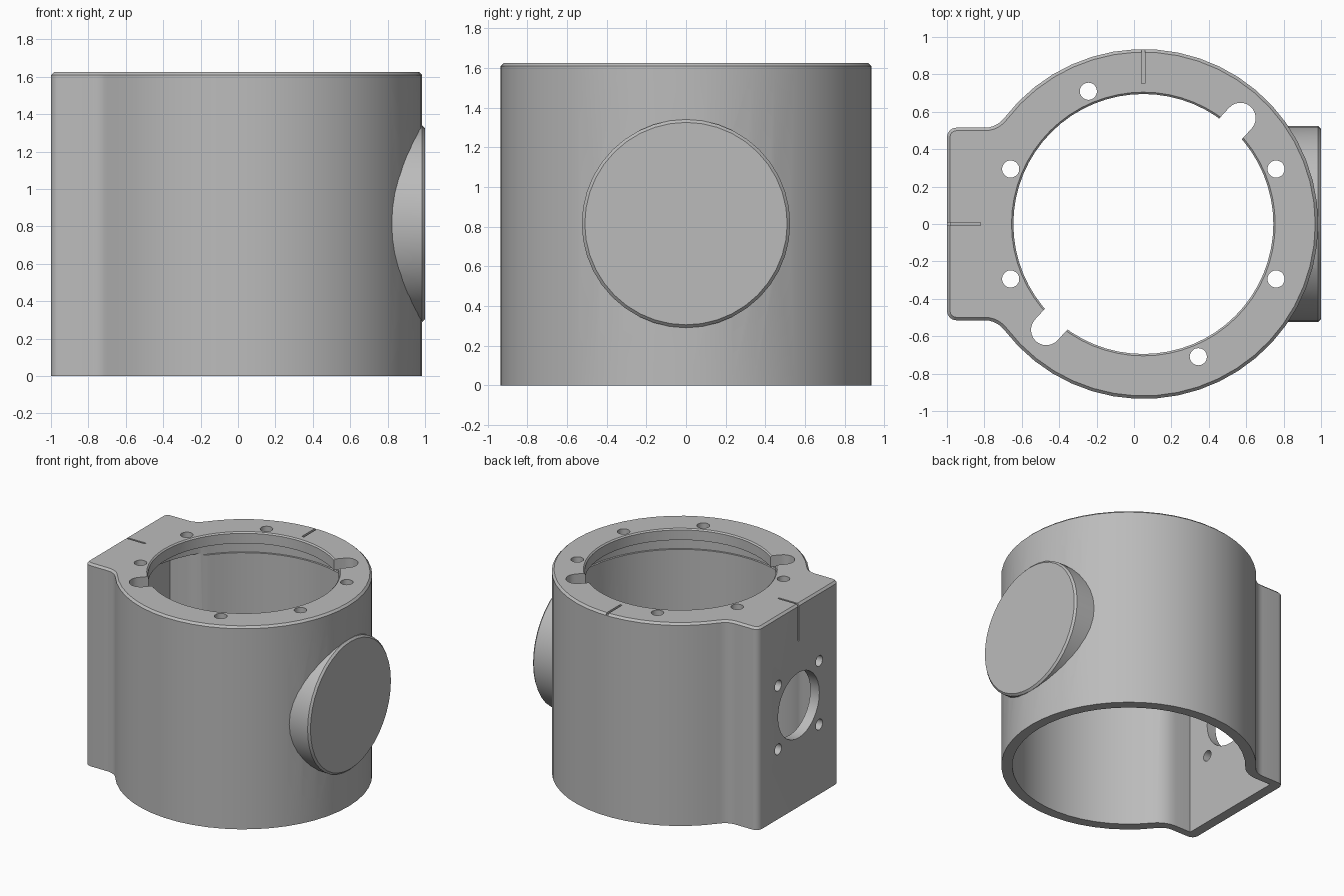
import bpy, bmesh
from math import sin, cos, pi, sqrt, atan2, radians
from mathutils import Matrix, Vector

if "Cube" in bpy.data.objects:
    bpy.data.objects.remove(bpy.data.objects["Cube"], do_unlink=True)

HEIGHT, CX, PORT_Z = 1.625, 0.05, 0.815
AXIS_X = Matrix.Rotation(pi / 2, 4, 'Y')

grey = bpy.data.materials.new("machined grey")
grey.use_nodes = True
grey.diffuse_color = (0.5, 0.5, 0.5, 1)
grey.node_tree.nodes["Principled BSDF"].inputs["Base Color"].default_value = (0.5, 0.5, 0.5, 1)


def make(name, bm):
    bmesh.ops.recalc_face_normals(bm, faces=bm.faces)
    mesh = bpy.data.meshes.new(name)
    bm.to_mesh(mesh)
    bm.free()
    mesh.materials.append(grey)
    ob = bpy.data.objects.new(name, mesh)
    bpy.context.collection.objects.link(ob)
    return ob


def arc(cx, cy, r, a0, a1, n):
    return [(cx + r * cos(a0 + (a1 - a0) * i / n), cy + r * sin(a0 + (a1 - a0) * i / n))
            for i in range(n + 1)]


def outline(radius, half, left, fillet, corner):
    """Round body blended into a flat mounting pad on the left, mirrored in y."""
    fy = half + fillet
    fx = CX - sqrt((radius + fillet) ** 2 - fy ** 2)
    a = atan2(fy, fx - CX)
    pts = arc(CX, 0, radius, 0, a, 20)
    pts += arc(fx, fy, fillet, a - pi, -pi / 2, 5)[1:]
    if corner:
        pts += arc(left + corner, half - corner, corner, pi / 2, pi, 4)
    else:
        pts.append((left, half))
    return pts + [(x, -y) for x, y in reversed(pts[1:])]


def prism(name, pts, z0, z1, chamfer=0):
    bm = bmesh.new()
    base = bm.faces.new([bm.verts.new((x, y, z0)) for x, y in pts])
    geom = bmesh.ops.extrude_face_region(bm, geom=[base])["geom"]
    bmesh.ops.translate(bm, verts=[g for g in geom if isinstance(g, bmesh.types.BMVert)],
                        vec=(0, 0, z1 - z0))
    if chamfer:
        top = [e for e in bm.edges if all(v.co.z > z1 - 1e-4 for v in e.verts)]
        bmesh.ops.bevel(bm, geom=top, offset=chamfer, segments=1, affect='EDGES')
    return make(name, bm)


def cylinder(name, centre, r, depth, along_x=False, segs=32, r2=None, chamfer=0):
    bm = bmesh.new()
    bmesh.ops.create_cone(bm, cap_ends=True, segments=segs, radius1=r,
                          radius2=r if r2 is None else r2, depth=depth)
    if chamfer:
        rim = [e for e in bm.edges if all(v.co.z > 0 for v in e.verts)]
        bmesh.ops.bevel(bm, geom=rim, offset=chamfer, segments=1, affect='EDGES')
    if along_x:
        bm.transform(AXIS_X)
    bm.transform(Matrix.Translation(centre))
    return make(name, bm)


def box(name, centre, size):
    bm = bmesh.new()
    bmesh.ops.create_cube(bm, size=1)
    bm.transform(Matrix.Translation(centre) @ Matrix.Diagonal((*size, 1)))
    return make(name, bm)


def boolean(target, tool, operation='DIFFERENCE'):
    mod = target.modifiers.new("bool", 'BOOLEAN')
    mod.operation, mod.solver, mod.object = operation, 'EXACT', tool
    bpy.context.view_layer.objects.active = target
    bpy.ops.object.modifier_apply(modifier=mod.name)
    bpy.data.objects.remove(tool, do_unlink=True)


# Outer body with mounting pad, and the round side flange
body = prism("housing", outline(0.935, 0.515, -1.0, 0.13, 0.05), 0, HEIGHT, 0.016)
boolean(body, cylinder("flange", (0.85, 0, PORT_Z), 0.525, 0.3, True, 40, chamfer=0.015), 'UNION')

# Hollow interior, groove under the top lip, chamfered top opening
boolean(body, prism("cavity", outline(0.855, 0.455, -0.92, 0.21, 0), -0.1, 1.40))
boolean(body, cylinder("groove", (CX, 0, 1.46), 0.87, 0.15, segs=64))
boolean(body, cylinder("opening", (CX, 0, 1.6), 0.695, 0.3, segs=64))
boolean(body, cylinder("opening_chamfer", (CX, 0, HEIGHT), 0.685, 0.04, segs=64, r2=0.725))

# Two opposed entry notches in the lip
for turn in (47.5, 227.5):
    a = radians(turn)
    slot = [(0.6, -0.082)] + arc(0.768, 0, 0.082, -pi / 2, pi / 2, 12) + [(0.6, 0.082)]
    pts = [(CX + u * cos(a) - v * sin(a), u * sin(a) + v * cos(a)) for u, v in slot]
    boolean(body, prism("notch", pts, 1.45, 1.7))

# Screw holes around the lip
for turn in (22.5, -22.5, 157.5, -157.5, 112.5, -67.5):
    a = radians(turn)
    boolean(body, cylinder("lip_hole", (CX + 0.768 * cos(a), 0.768 * sin(a), 1.55), 0.046, 0.4, segs=20))

# Flange port and its two screw holes
boolean(body, cylinder("port", (0.9, 0, PORT_Z), 0.222, 0.5, True))
for s in (-1, 1):
    boolean(body, cylinder("flange_hole", (0.9, s * 0.36, PORT_Z), 0.042, 0.5, True, 20))

# Pad port with four screw holes
boolean(body, cylinder("pad_port", (-0.96, 0, PORT_Z), 0.262, 0.3, True))
for sy in (-1, 1):
    for sz in (-1, 1):
        boolean(body, cylinder("pad_hole", (-0.96, sy * 0.26, PORT_Z + sz * 0.255), 0.043, 0.3, True, 20))

# Engraved alignment marks
boolean(body, box("rear_mark", (CX, 0.86, HEIGHT), (0.018, 0.22, 0.03)))
boolean(body, box("pad_top_mark", (-0.92, 0, HEIGHT), (0.2, 0.014, 0.03)))
boolean(body, box("pad_side_mark", (-1.0, 0, 1.49), (0.03, 0.014, 0.32)))

# Smooth shading with crisp machined edges
bpy.ops.object.select_all(action='DESELECT')
body.select_set(True)
bpy.context.view_layer.objects.active = body
bpy.ops.object.shade_smooth_by_angle(angle=radians(25))
